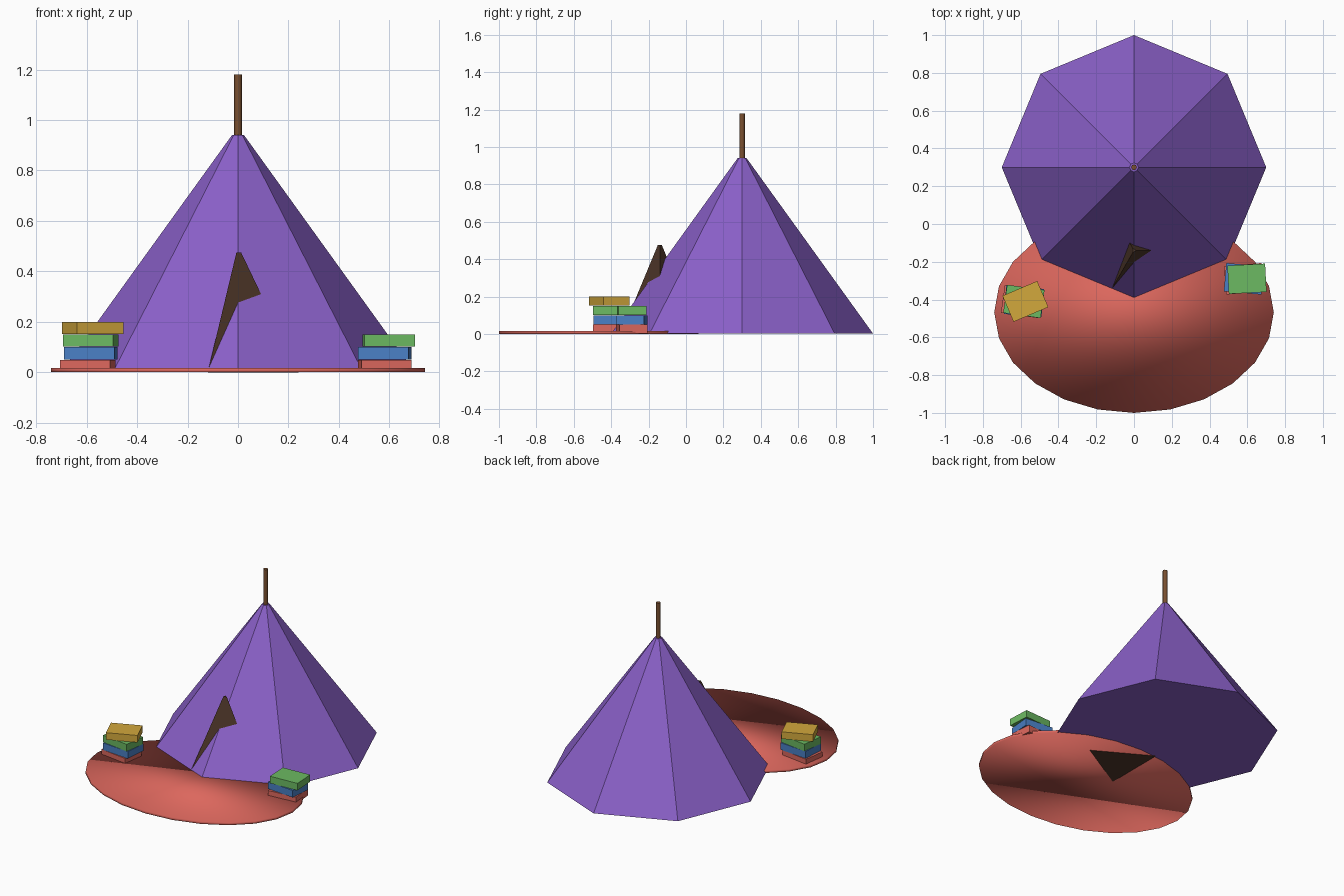
import bpy
from math import radians

cube = bpy.data.objects.get("Cube")
if cube:
    bpy.data.objects.remove(cube, do_unlink=True)


def material(name, hex_code):
    """Flat material from an sRGB hex colour, stored as linear values."""
    srgb = [int(hex_code[i:i + 2], 16) / 255 for i in (0, 2, 4)]
    linear = [c / 12.92 if c < 0.04 else ((c + 0.055) / 1.055) ** 2.4 for c in srgb]
    mat = bpy.data.materials.new(name)
    mat.use_nodes = True
    mat.diffuse_color = (*linear, 1)
    mat.node_tree.nodes["Principled BSDF"].inputs["Base Color"].default_value = (*linear, 1)
    return mat


purple = material("purple canvas", "8A60C8")
brown = material("pole wood", "7A5030")
dark = material("dark opening", "50382A")
red = material("red", "DC675D")
blue = material("blue", "4A80C6")
green = material("green", "6CBA62")
yellow = material("yellow", "D2A83C")


def finish(name, mat):
    obj = bpy.context.object
    obj.name = name
    obj.data.materials.append(mat)
    return obj


def cone(name, mat, sides, bottom, top, x, y, z_low, z_high, turn=0):
    bpy.ops.mesh.primitive_cone_add(
        vertices=sides, radius1=bottom, radius2=top, depth=z_high - z_low,
        location=(x, y, (z_low + z_high) / 2), rotation=(0, 0, radians(turn)))
    return finish(name, mat)


# Eight-sided tent with its centre pole
cone("tent", purple, 8, 0.7, 0.024, 0, 0.3, 0.002, 0.94)
cone("tent_pole", brown, 8, 0.015, 0.015, 0, 0.3, 0.5, 1.18)
bpy.ops.object.shade_smooth_by_angle(angle=radians(50))

# Three-sided entrance piece poking out through the front of the tent
cone("tent_entrance", dark, 3, 0.24, 0.0125, 0, -0.14, 0, 0.475, turn=30)

# Oval rug, softly shaded all over
rug = cone("rug", red, 24, 1, 1, 0, -0.467, 0.001, 0.017)
rug.scale = (0.74, 0.533, 1)
bpy.ops.object.shade_smooth()


def book_stack(side, y, books):
    """Stack books upward; each entry is material, x position and turn."""
    for level, (mat, x, turn) in enumerate(books):
        bpy.ops.mesh.primitive_cube_add(
            size=1, location=(x, y, 0.05 * level + 0.026),
            rotation=(0, 0, radians(turn)))
        book = finish(f"{side}_{mat.name}_book", mat)
        book.scale = (0.2, 0.15, 0.048)


# Book stacks on both sides of the rug
book_stack("right", -0.41, [(red, -0.595, -8), (blue, -0.583, -5),
                            (green, -0.583, -8), (yellow, -0.575, 23)])
book_stack("left", -0.29, [(red, 0.582, 5), (blue, 0.582, -5), (green, 0.598, 3)])
